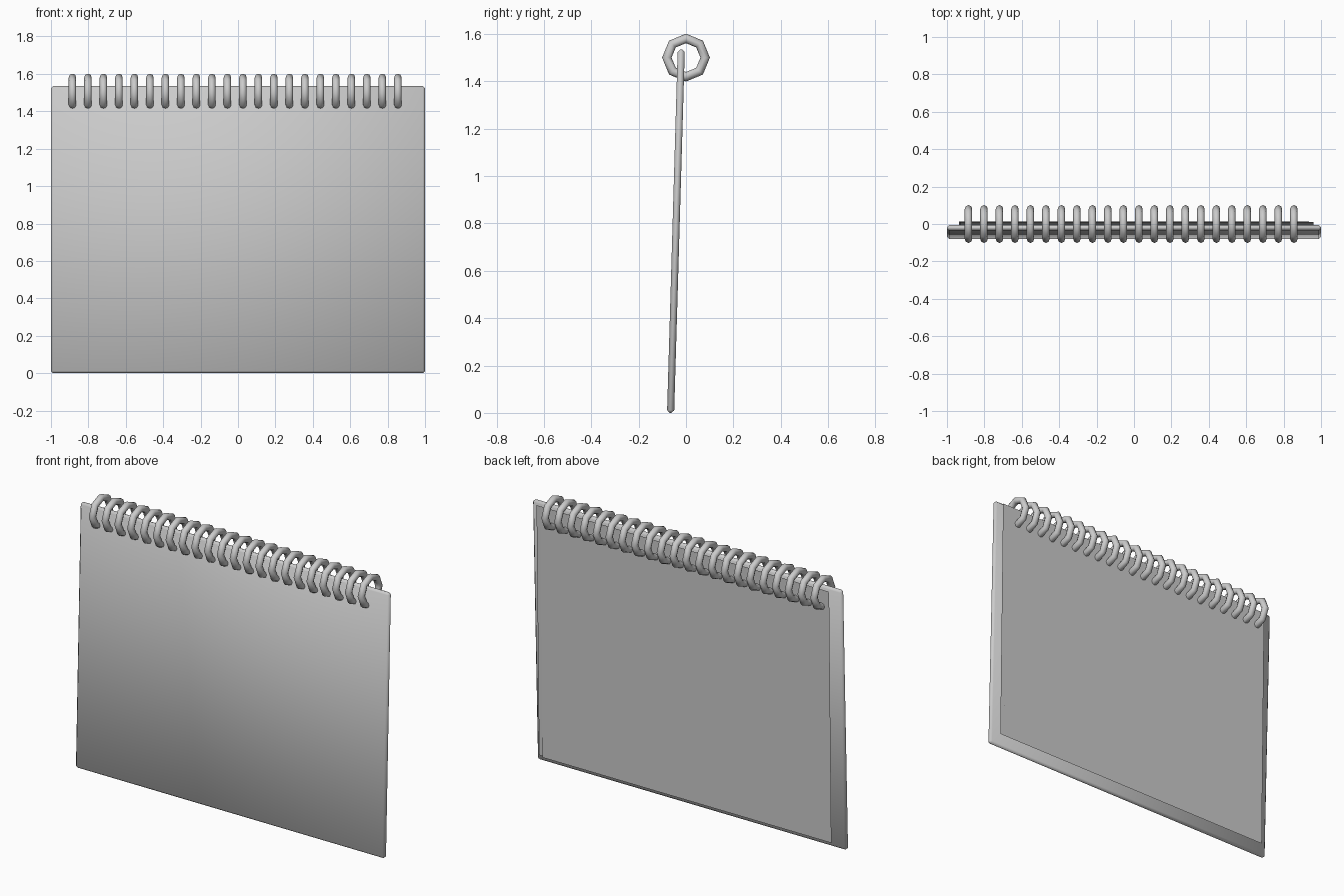
import bpy, bmesh
from math import pi, atan2

if "Cube" in bpy.data.objects:
    bpy.data.objects.remove(bpy.data.objects["Cube"])


def sheet(name, x0, x1, bottom, top):
    """Thin single-face page; bottom and top are (y, z)."""
    me = bpy.data.meshes.new(name)
    bm = bmesh.new()
    pts = [(x1, *bottom), (x0, *bottom), (x0, *top), (x1, *top)]
    bm.faces.new([bm.verts.new(p) for p in pts])
    bm.to_mesh(me)
    bm.free()
    ob = bpy.data.objects.new(name, me)
    bpy.context.collection.objects.link(ob)


# Tilted front cover with softened edges
bpy.ops.mesh.primitive_cube_add(size=1, location=(0, -0.0425, 0.7675))
cover = bpy.context.object
cover.name = "front_cover"
cover.scale = (2, 0.03, 1.535)
bpy.ops.object.transform_apply(location=False, rotation=False, scale=True)
cover.rotation_euler.x = -atan2(0.045, 1.535)
bev = cover.modifiers.new("edge_bevel", 'BEVEL')
bev.width = 0.011
bev.segments = 1
bpy.ops.object.shade_smooth()

# Loose pages behind the cover
sheet("back_page", -0.935, 0.935, (-0.008, 0.045), (0.013, 1.515))
sheet("inner_page", -0.93, 0.96, (-0.014, 0.05), (0.010, 1.52))

# Row of eight-sided binding rings
COUNT, FIRST, LAST = 22, -0.885, 0.855
for i in range(COUNT):
    x = FIRST + (LAST - FIRST) * i / (COUNT - 1)
    bpy.ops.mesh.primitive_torus_add(
        major_segments=8, minor_segments=8,
        major_radius=0.081, minor_radius=0.02,
        location=(x, 0, 1.5), rotation=(0, pi / 2, 0))
    bpy.context.object.name = f"binding_ring_{i + 1}"
    bpy.ops.object.shade_smooth()
